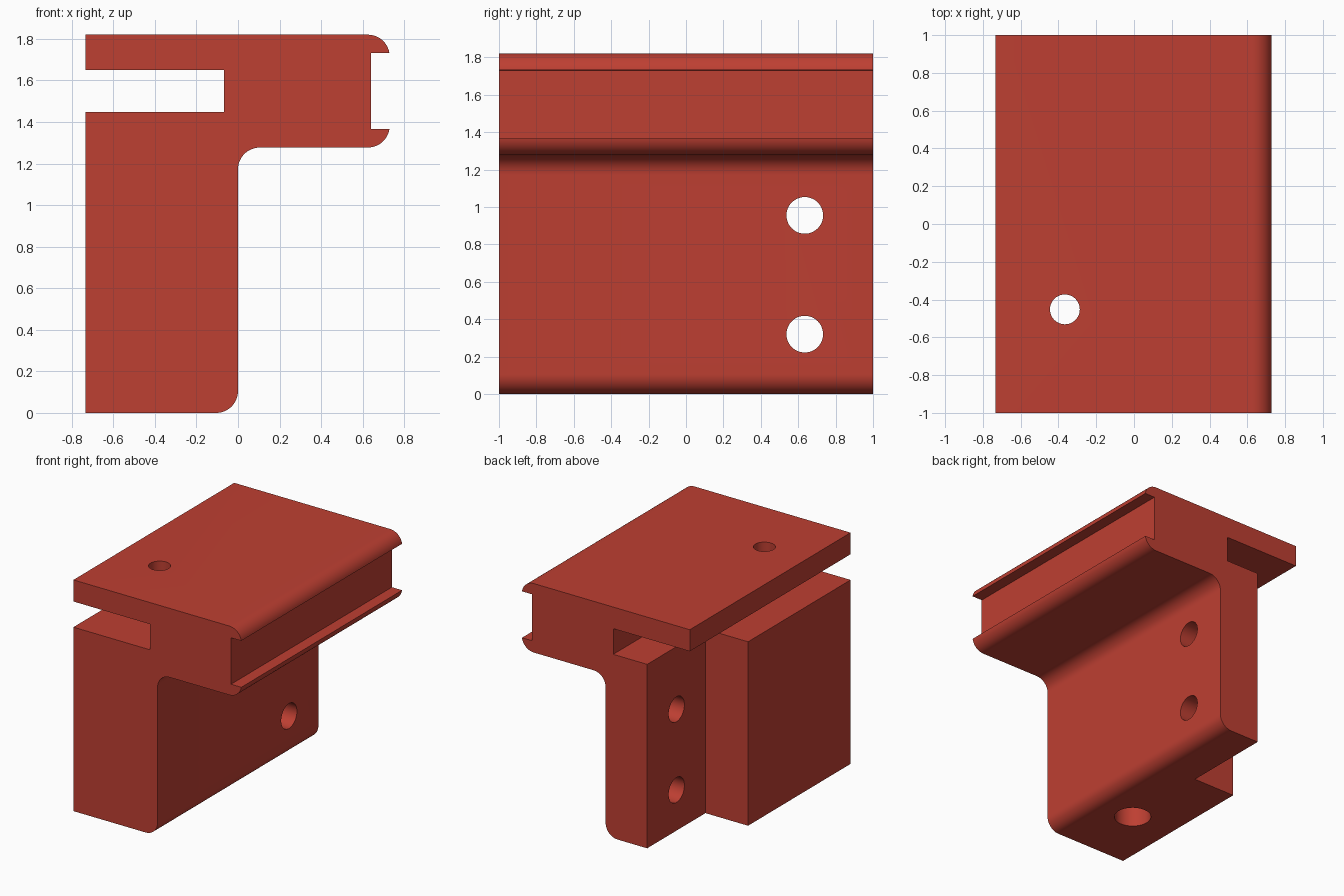
import bpy, bmesh, math
from mathutils import Matrix

if "Cube" in bpy.data.objects:
    bpy.data.objects.remove(bpy.data.objects["Cube"])

red = bpy.data.materials.new("red")
red.diffuse_color = (0.515, 0.05, 0.032, 1)
red.use_nodes = True
red.node_tree.nodes["Principled BSDF"].inputs["Base Color"].default_value = red.diffuse_color


def finish(bm, name):
    bmesh.ops.recalc_face_normals(bm, faces=bm.faces)
    me = bpy.data.meshes.new(name)
    bm.to_mesh(me)
    bm.free()
    me.materials.append(red)
    ob = bpy.data.objects.new(name, me)
    bpy.context.collection.objects.link(ob)
    return ob


def arc(cx, cz, r, a0, a1, n=12):
    return [(cx + r * math.cos(math.radians(a0 + (a1 - a0) * i / n)),
             cz + r * math.sin(math.radians(a0 + (a1 - a0) * i / n))) for i in range(n + 1)]


def box(name, lo, hi):
    bm = bmesh.new()
    bmesh.ops.create_cube(bm, size=1)
    for v in bm.verts:
        v.co = [lo[i] if v.co[i] < 0 else hi[i] for i in range(3)]
    return finish(bm, name)


def cylinder(name, centre, radius, length, axis):
    bm = bmesh.new()
    turn = Matrix.Rotation(math.pi / 2, 4, 'Y') if axis == 'X' else Matrix()
    bmesh.ops.create_cone(bm, cap_ends=True, segments=48, radius1=radius, radius2=radius,
                          depth=length, matrix=Matrix.Translation(centre) @ turn)
    return finish(bm, name)


# Bracket body: side profile with lipped groove, fillets and clamp slot
L, R, r = -0.733, 0.73, 0.105
profile = [(L, 0)]
profile += arc(-r, r, r, -90, 0)                  # rounded foot
profile += arc(r, 1.277 - r, r, 180, 90)          # inner fillet under the arm
profile += arc(0.625, 1.277 + r, r, -90, -9)      # lower lip
profile += [(0.64, 1.366), (0.64, 1.731)]         # groove
profile += arc(0.625, 1.82 - r, r, 9, 90)         # upper lip
profile += [(L, 1.82), (L, 1.65), (-0.067, 1.65), (-0.067, 1.448), (L, 1.448)]

bm = bmesh.new()
face = bm.faces.new([bm.verts.new((x, -1, z)) for x, z in profile])
ext = bmesh.ops.extrude_face_region(bm, geom=[face])
bmesh.ops.translate(bm, vec=(0, 2, 0),
                    verts=[v for v in ext["geom"] if isinstance(v, bmesh.types.BMVert)])
body = finish(bm, "clamp_bracket")

# Cutters: rear recess, two cross holes, clamp screw hole with counterbore
cutters = [
    box("rear_recess", (-1, 0.275, -0.2), (-0.362, 1.2, 1.55)),
    cylinder("upper_cross_hole", (-0.2, 0.635, 0.955), 0.098, 0.8, 'X'),
    cylinder("lower_cross_hole", (-0.2, 0.635, 0.32), 0.098, 0.8, 'X'),
    cylinder("screw_hole", (-0.366, -0.452, 1), 0.079, 3, 'Z'),
    cylinder("counterbore", (-0.366, -0.452, 0.5), 0.136, 1.5, 'Z'),
]
bpy.context.view_layer.objects.active = body
body.select_set(True)
for c in cutters:
    c.hide_render = True
    mod = body.modifiers.new(c.name, 'BOOLEAN')
    mod.operation = 'DIFFERENCE'
    mod.solver = 'EXACT'
    mod.object = c
    bpy.ops.object.modifier_apply(modifier=mod.name)
for c in cutters:
    bpy.data.objects.remove(c)

bpy.ops.object.shade_smooth_by_angle(angle=math.radians(30))
